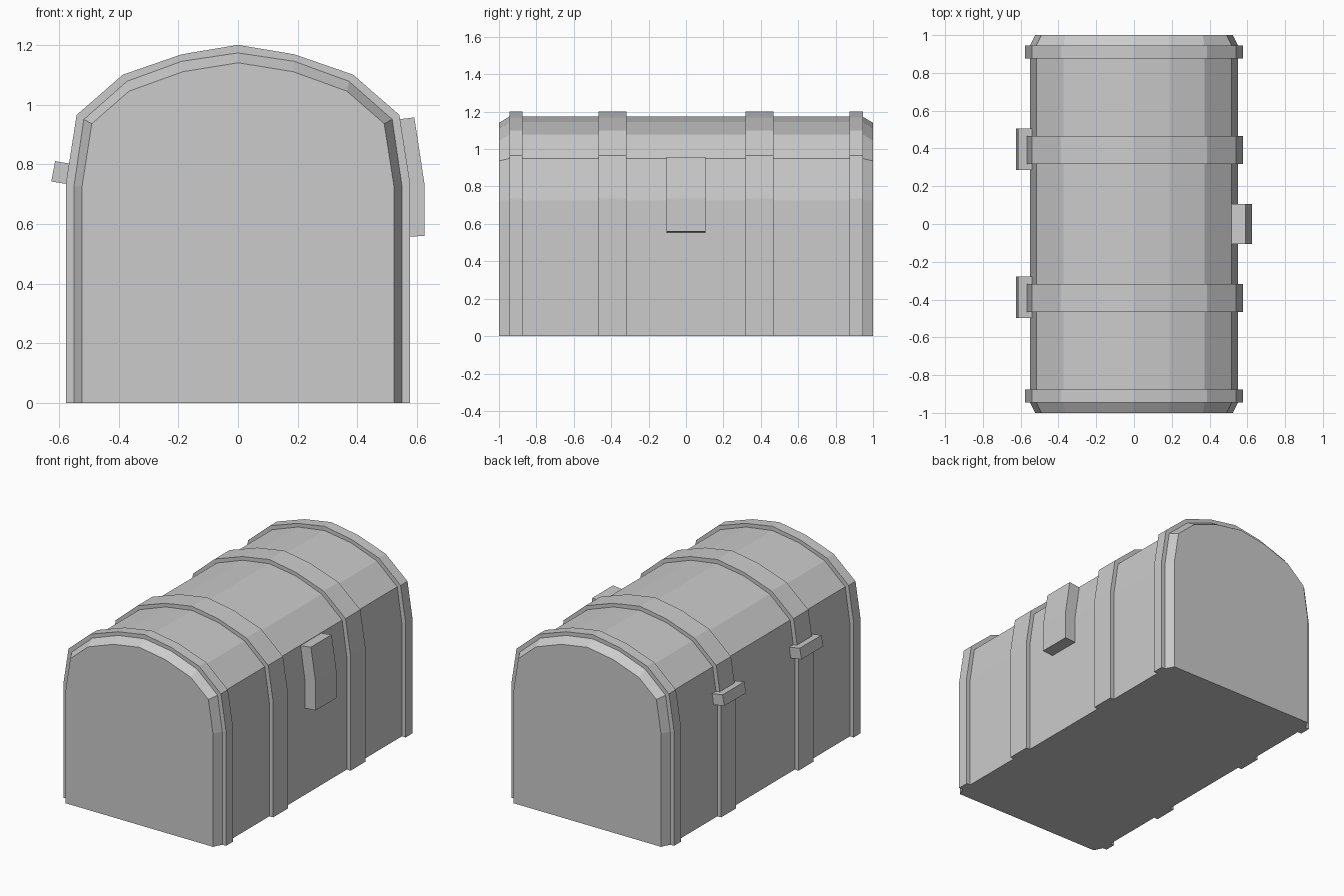
import bpy, bmesh

if "Cube" in bpy.data.objects:
    bpy.data.objects.remove(bpy.data.objects["Cube"])

# Right half of each arch profile (x, z), from the floor to the crown
BODY = [(0.55, 0), (0.55, 0.725), (0.517, 0.95), (0.372, 1.078), (0.188, 1.145), (0, 1.173)]
BAND = [(0.577, 0), (0.577, 0.735), (0.541, 0.965), (0.386, 1.10), (0.19, 1.168), (0, 1.20)]
END = [(0.523, 0), (0.523, 0.725), (0.49, 0.936), (0.365, 1.045), (0.185, 1.11), (0, 1.14)]


def arch(half):
    return half + [(-x, z) for x, z in reversed(half[:-1])]


def loft(name, stations):
    """Closed solid through (y, profile) stations, capped at both ends."""
    bm = bmesh.new()
    rings = [[bm.verts.new((x, y, z)) for x, z in prof] for y, prof in stations]
    n = len(rings[0])
    for a, b in zip(rings, rings[1:]):
        for i in range(n):
            j = (i + 1) % n
            bm.faces.new((a[i], a[j], b[j], b[i]))
    bm.faces.new(rings[0])
    bm.faces.new(rings[-1])
    bmesh.ops.recalc_face_normals(bm, faces=bm.faces)
    mesh = bpy.data.meshes.new(name)
    bm.to_mesh(mesh)
    bm.free()
    obj = bpy.data.objects.new(name, mesh)
    bpy.context.collection.objects.link(obj)
    return obj


# Chest body with chamfered ends
loft("chest_body", [(-1, arch(END)), (-0.945, arch(BODY)),
                    (0.945, arch(BODY)), (1, arch(END))])

# Raised straps wrapping over the body
strap = arch(BAND) + arch(BODY)[::-1]
for side in (-1, 1):
    label = "front" if side < 0 else "back"
    for kind, y0, y1 in (("end_band", 0.875, 0.945), ("middle_band", 0.317, 0.467)):
        lo, hi = sorted((side * y0, side * y1))
        loft(f"{label}_{kind}", [(lo, strap), (hi, strap)])

# Latch plate bent to follow the right wall
latch = [(0.55, 0.555), (0.625, 0.56), (0.625, 0.735), (0.591, 0.957),
         (0.515, 0.947), (0.55, 0.725)]
loft("latch", [(-0.105, latch), (0.105, latch)])

# Two hinges on the left wall
hinge = [(-0.613, 0.81), (-0.626, 0.742), (-0.545, 0.729), (-0.535, 0.797)]
for label, y in (("front", -0.387), ("back", 0.395)):
    loft(f"{label}_hinge", [(y - 0.11, hinge), (y + 0.11, hinge)])
